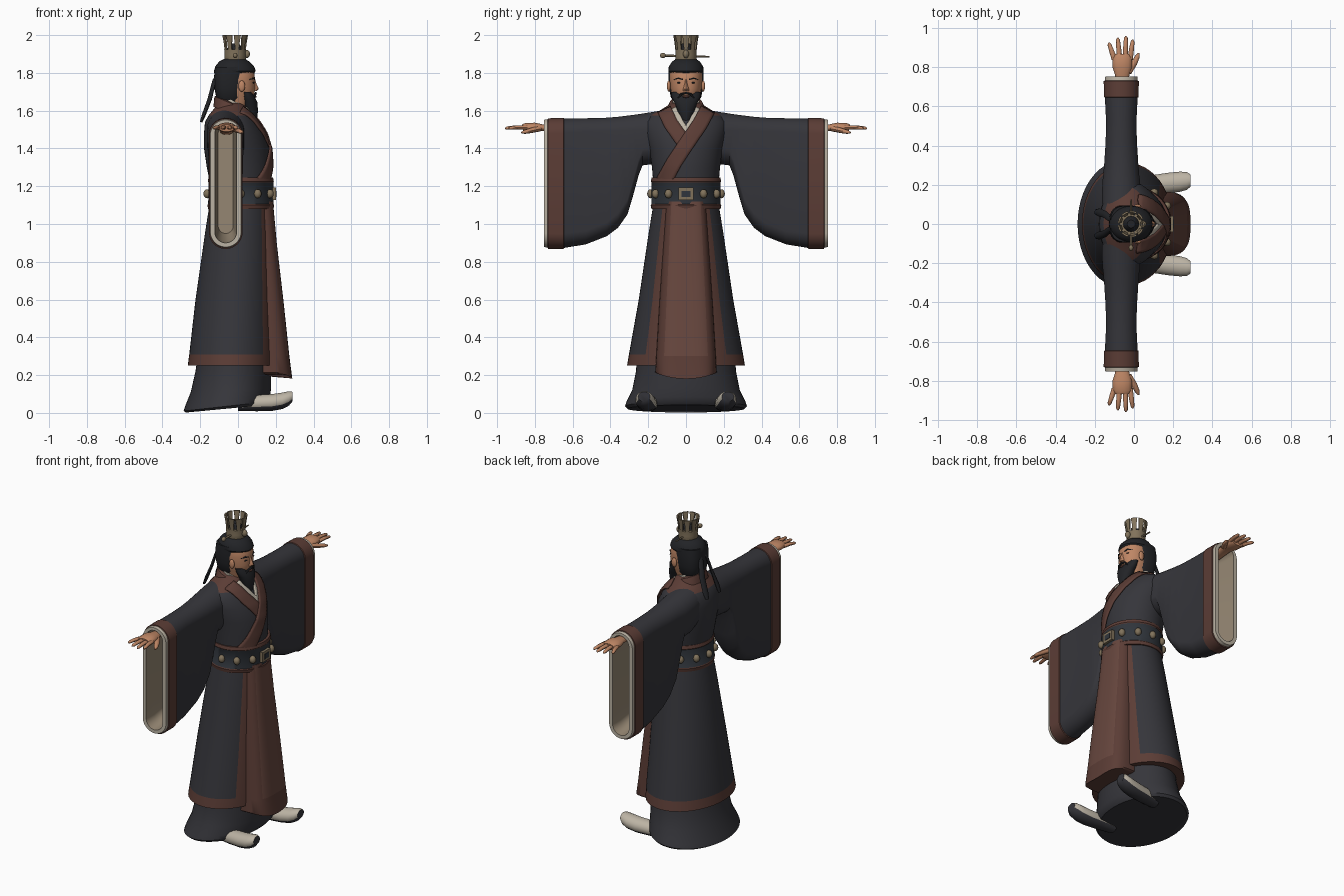
import bpy, bmesh, math
from mathutils import Vector, Matrix
from mathutils.bvhtree import BVHTree


def material(name, rgb):
    m = bpy.data.materials.new(name)
    m.diffuse_color = (*rgb, 1)
    return m


CLOTH = material("dark_cloth", (0.036, 0.036, 0.043))
BROWN = material("brown_trim", (0.105, 0.046, 0.036))
PANEL = material("apron_brown", (0.135, 0.062, 0.048))
CREAM = material("cream_lining", (0.50, 0.45, 0.37))
BEIGE = material("inner_beige", (0.30, 0.24, 0.17))
SKIN = material("skin", (0.52, 0.24, 0.13))
HAIR = material("black_hair", (0.016, 0.017, 0.020))
BRONZE = material("bronze", (0.22, 0.17, 0.105))
BELT = material("belt_leather", (0.030, 0.036, 0.045))


def finish(name, bm, mats, angle=40):
    bmesh.ops.recalc_face_normals(bm, faces=bm.faces)
    me = bpy.data.meshes.new(name)
    bm.to_mesh(me)
    bm.free()
    for m in mats:
        me.materials.append(m)
    ob = bpy.data.objects.new(name, me)
    bpy.context.collection.objects.link(ob)
    bpy.ops.object.select_all(action='DESELECT')
    ob.select_set(True)
    bpy.context.view_layer.objects.active = ob
    bpy.ops.object.shade_smooth_by_angle(angle=math.radians(angle))
    return ob


def loft(name, rings, mats, rule=None, angle=40):
    """Skin closed rings; rule(ring index, point index, face centre) picks the material."""
    bm = bmesh.new()
    vs = [[bm.verts.new(p) for p in r] for r in rings]
    n = len(rings[0])
    for i in range(len(vs) - 1):
        for k in range(n):
            j = (k + 1) % n
            f = bm.faces.new((vs[i][k], vs[i][j], vs[i + 1][j], vs[i + 1][k]))
            if rule:
                f.material_index = rule(i, k, f.calc_center_median())
    for i, r in ((0, vs[0]), (len(vs) - 2, vs[-1])):
        f = bm.faces.new(r)
        if rule:
            f.material_index = rule(i, 0, f.calc_center_median())
    return finish(name, bm, mats, angle)


def oval(z, x0, x1, ry, n=48, p=2.0, tilt=0.0, cy=0.0):
    """Horizontal superellipse ring from x0 to x1."""
    out = []
    for k in range(n):
        a = 2 * math.pi * k / n
        c, s = math.cos(a), math.sin(a)
        x = (x0 + x1) / 2 + (x1 - x0) / 2 * math.copysign(abs(c) ** (2 / p), c)
        y = cy + ry * math.copysign(abs(s) ** (2 / p), s)
        out.append((x, y, z + tilt * c))
    return out


def body(name, rows, mats, rule=None, **kw):
    return loft(name, [oval(*r, **kw) for r in rows], mats, rule)


def tube(name, pts, radii, mat, n=10, flat=1.0):
    pts = [Vector(p) for p in pts]
    rings = []
    for i, p in enumerate(pts):
        d = pts[min(i + 1, len(pts) - 1)] - pts[max(i - 1, 0)]
        side = d.cross(Vector((0, 0, 1)))
        side = (side if side.length > 1e-5 else Vector((0, 1, 0))).normalized()
        up = side.cross(d).normalized()
        rings.append([p + radii[i] * (side * math.cos(2 * math.pi * k / n)
                      + up * flat * math.sin(2 * math.pi * k / n)) for k in range(n)])
    return loft(name, rings, [mat], angle=50)


def ball(name, loc, size, mat):
    bm = bmesh.new()
    bmesh.ops.create_uvsphere(bm, u_segments=12, v_segments=8, radius=1,
                              matrix=Matrix.Translation(loc) @ Matrix.Diagonal((*size, 1)))
    return finish(name, bm, [mat], 60)


def box(name, loc, size, mat, rot=0.0):
    bm = bmesh.new()
    bmesh.ops.create_cube(bm, size=1, matrix=Matrix.Translation(loc)
                          @ Matrix.Rotation(rot, 4, 'Z') @ Matrix.Diagonal((*size, 1)))
    return finish(name, bm, [mat])


# Under-skirt and long coat skirt with trimmed hem and front edges
loft("under_skirt", [oval(0.40, -0.20, 0.17, 0.25), oval(0.22, -0.225, 0.175, 0.265),
                     oval(0.12, -0.25, 0.175, 0.285, tilt=0.01), oval(0.06, -0.28, 0.17, 0.315, tilt=0.025),
                     oval(0.035, -0.288, 0.165, 0.323, tilt=0.025), oval(0.022, -0.275, 0.15, 0.31, tilt=0.02)], [CLOTH])
body("coat_skirt", [(1.11, -0.15, 0.17, 0.172), (0.95, -0.175, 0.178, 0.198), (0.6, -0.225, 0.19, 0.25),
                    (0.31, -0.258, 0.20, 0.302), (0.25, -0.266, 0.20, 0.312), (0.25, -0.24, 0.18, 0.285)],
     [CLOTH, BROWN], lambda i, k, c: int(i > 2 or k < 6 or k >= 42), n=48)

# Apron hanging in front, with a raised-tone centre panel
apron = []
for z, x1, w in ((1.12, 0.185, 0.105), (0.9, 0.205, 0.12), (0.6, 0.24, 0.14),
                 (0.30, 0.272, 0.158), (0.215, 0.283, 0.163), (0.18, 0.288, 0.155)):
    apron.append(oval(z, 0.02, x1, w, n=48, p=3.2))
apron[-1] = [(x, y, z + 1.2 * y * y) for x, y, z in apron[-1]]
loft("apron", apron, [BROWN, PANEL], lambda i, k, c: int(i < 3 and (k < 5 or k > 42)))

# Torso with brown yoke round the neck
torso = body("torso", [(1.20, -0.145, 0.168, 0.172), (1.30, -0.165, 0.172, 0.18), (1.40, -0.18, 0.165, 0.195),
                       (1.48, -0.18, 0.14, 0.215), (1.54, -0.175, 0.105, 0.22), (1.575, -0.155, 0.08, 0.19),
                       (1.60, -0.135, 0.06, 0.14), (1.625, -0.115, 0.045, 0.10), (1.64, -0.10, 0.03, 0.075)],
             [CLOTH, BROWN], lambda i, k, c: int(i > 4))
loft("neck_collar", [oval(1.59, -0.13, 0.05, 0.11, tilt=-0.03), oval(1.64, -0.125, 0.045, 0.088, tilt=-0.035),
                     oval(1.645, -0.11, 0.035, 0.075, tilt=-0.035)], [BROWN])
loft("inner_collar", [oval(1.60, -0.10, 0.04, 0.075, tilt=-0.03),
                      oval(1.655, -0.105, 0.04, 0.072, tilt=-0.03)], [CREAM])

# Crossed collar bands draped on the chest
tree = BVHTree.FromPolygons([v.co for v in torso.data.vertices], [p.vertices[:] for p in torso.data.polygons])


def band(name, pts, width, lift, mat, steps=8, across=5):
    bm = bmesh.new()
    line = []
    for (y0, z0), (y1, z1) in zip(pts, pts[1:]):
        line += [Vector((y0 + (y1 - y0) * t / steps, z0 + (z1 - z0) * t / steps)) for t in range(steps)]
    line.append(Vector(pts[-1]))
    rows = []
    for i, p in enumerate(line):
        d = (line[min(i + 3, len(line) - 1)] - line[max(i - 3, 0)]).normalized()
        row = []
        for j in range(across + 1):
            q = p + Vector((-d.y, d.x)) * width * (j / across - 0.5)
            hit = tree.ray_cast(Vector((1, q.x, q.y)), Vector((-1, 0, 0)))[0]
            row.append(bm.verts.new(((hit.x if hit else 0.02) + lift, q.x, q.y)))
        rows.append(row)
    for a, b in zip(rows, rows[1:]):
        for j in range(across):
            bm.faces.new((a[j], a[j + 1], b[j + 1], b[j]))
    ob = finish(name, bm, [mat])
    m = ob.modifiers.new("thickness", 'SOLIDIFY')
    m.thickness, m.offset = 0.01, 0


band("lining_left", [(0.07, 1.61), (0.03, 1.53), (-0.03, 1.45)], 0.04, 0.004, CREAM)
band("lining_right", [(-0.07, 1.61), (-0.03, 1.53), (0.02, 1.46)], 0.04, 0.004, CREAM)
band("collar_under", [(-0.115, 1.605), (-0.08, 1.53), (-0.01, 1.43)], 0.075, 0.008, BROWN)
band("collar_over", [(0.115, 1.605), (0.075, 1.53), (0.0, 1.42), (-0.06, 1.33), (-0.12, 1.22)], 0.08, 0.013, BROWN)

# Belt with rims, studs and buckle
body("belt", [(1.08, -0.158, 0.188, 0.183), (1.10, -0.162, 0.192, 0.187), (1.105, -0.158, 0.187, 0.183),
              (1.22, -0.155, 0.187, 0.182), (1.225, -0.16, 0.19, 0.186), (1.245, -0.156, 0.186, 0.182)],
     [BELT, BROWN], lambda i, k, c: int(i != 2), n=64)
for k in range(1, 12):
    a = 2 * math.pi * k / 12
    ball("belt_stud", (0.015 + 0.178 * math.cos(a), 0.186 * math.sin(a), 1.16), (0.02, 0.02, 0.024), BRONZE)
box("buckle", (0.19, 0, 1.16), (0.024, 0.08, 0.064), BRONZE)
box("buckle_centre", (0.20, 0, 1.16), (0.010, 0.045, 0.032), BELT)


# Wide hanging sleeves, hollow at the cuff
def stadium(y, zt, zb, hx, cx=-0.065, n=32):
    out = []
    for k in range(n):
        a = 2 * math.pi * (k + 0.5) / n
        z = zt - hx if math.sin(a) > 0 else zb + hx
        out.append((cx + hx * math.cos(a), y, z + hx * math.sin(a)))
    return out


SLEEVE = [(0.06, 1.612, 1.36, 0.095), (0.15, 1.598, 1.32, 0.10), (0.23, 1.585, 1.31, 0.095), (0.25, 1.582, 1.26, 0.092),
          (0.28, 1.578, 1.15, 0.09), (0.31, 1.574, 1.05, 0.087), (0.36, 1.568, 0.98, 0.084), (0.42, 1.563, 0.935, 0.08),
          (0.53, 1.56, 0.892, 0.078), (0.645, 1.558, 0.873, 0.084), (0.648, 1.562, 0.868, 0.089),
          (0.73, 1.56, 0.868, 0.09), (0.732, 1.555, 0.874, 0.084), (0.752, 1.552, 0.878, 0.082),
          (0.752, 1.535, 0.90, 0.058), (0.68, 1.53, 0.91, 0.052), (0.55, 1.52, 0.95, 0.04)]
for s in (-1, 1):
    loft("sleeve", [stadium(s * y, *r) for y, *r in SLEEVE], [CLOTH, BROWN, CREAM, BEIGE],
         lambda i, k, c: 0 if i < 9 else 1 if i < 12 else 2 if i < 14 else 3)
    # Forearm, palm and fingers
    tube("palm", [(-0.06, s * y, z) for y, z in ((0.56, 1.49), (0.72, 1.505), (0.76, 1.51), (0.80, 1.512), (0.85, 1.51), (0.865, 1.508))],
         [0.035, 0.034, 0.036, 0.05, 0.05, 0.04], SKIN, 14, 0.5)
    for x, dx, tip in ((-0.1, -0.028, 0.925), (-0.073, -0.01, 0.95), (-0.045, 0.004, 0.958), (-0.02, 0.014, 0.94)):
        tube("finger", [(x, s * 0.84, 1.51), (x + dx * 0.5, s * (0.84 + tip) / 2, 1.512),
                        (x + dx * 0.9, s * (tip - 0.01), 1.508), (x + dx, s * tip, 1.505)],
             [0.014, 0.0125, 0.010, 0.004], SKIN, 8, 0.85)
    tube("thumb", [(-0.03, s * 0.775, 1.505), (0.0, s * 0.82, 1.495), (0.018, s * 0.855, 1.487), (0.024, s * 0.872, 1.483)],
         [0.018, 0.016, 0.012, 0.004], SKIN, 8, 0.85)
    # Upturned shoe with dark sole
    rows = ((0.0, 0.01, 0.08, 0.04), (0.10, 0.008, 0.095, 0.05), (0.18, 0.010, 0.10, 0.053),
            (0.235, 0.02, 0.108, 0.052), (0.27, 0.038, 0.115, 0.046), (0.288, 0.06, 0.112, 0.032))
    shoe = [[(x, s * (0.19 + 0.11 * x) + w * math.cos(a), (zb + zt) / 2 + (zt - zb) / 2 * math.sin(a))
             for a in (2 * math.pi * (k + 0.5) / 20 for k in range(20))] for x, zb, zt, w in rows]
    loft("shoe", shoe, [CREAM, CLOTH], lambda i, k, c: int(11 <= k <= 17 or c.x > 0.287))
    # Ear, brow, eye, moustache half and hair ribbon
    ball("ear", (0.02, s * 0.091, 1.73), (0.018, 0.010, 0.03), SKIN)
    tube("brow", [(0.088, s * 0.016, 1.765), (0.083, s * 0.04, 1.772), (0.062, s * 0.064, 1.765)], [0.003, 0.005, 0.002], HAIR, 6)
    ball("eye", (0.080, s * 0.035, 1.748), (0.007, 0.013, 0.004), HAIR)
    tube("moustache", [(0.094, 0, 1.693), (0.092, s * 0.025, 1.688), (0.078, s * 0.046, 1.665)], [0.006, 0.007, 0.005], HAIR, 6)
    tube("ribbon", [(-0.09, s * 0.015, 1.82), (-0.125, s * 0.03, 1.76), (-0.15, s * 0.05, 1.66),
                    (-0.18, s * 0.06, 1.58), (-0.195, s * 0.062, 1.54)], [0.014, 0.016, 0.018, 0.02, 0.014], HAIR, 8, 0.5)

# Head, hair and beard
body("head", [(1.58, -0.07, 0.03, 0.05), (1.64, -0.075, 0.06, 0.058), (1.68, -0.10, 0.086, 0.074), (1.72, -0.11, 0.091, 0.083),
              (1.77, -0.115, 0.09, 0.087), (1.82, -0.11, 0.083, 0.085), (1.85, -0.09, 0.06, 0.07)], [SKIN], n=32, p=2.2)
body("back_hair", [(1.64, -0.10, 0.0, 0.06), (1.67, -0.115, 0.02, 0.08), (1.72, -0.125, 0.03, 0.09),
                   (1.78, -0.127, 0.04, 0.094), (1.83, -0.12, 0.05, 0.092)], [HAIR], n=32, p=2.8)
body("hair_cap", [(1.80, -0.126, 0.086, 0.088), (1.81, -0.127, 0.094, 0.094), (1.835, -0.12, 0.085, 0.09),
                  (1.86, -0.10, 0.06, 0.074), (1.878, -0.065, 0.03, 0.045)], [HAIR], n=32)
body("beard", [(1.70, 0.01, 0.075, 0.079), (1.672, 0.015, 0.09, 0.076), (1.645, 0.02, 0.102, 0.062),
               (1.60, 0.03, 0.106, 0.045), (1.55, 0.05, 0.10, 0.025), (1.515, 0.075, 0.09, 0.006)], [HAIR], n=24)
body("nose", [(1.705, 0.06, 0.10, 0.017), (1.715, 0.06, 0.110, 0.016), (1.74, 0.06, 0.099, 0.009), (1.765, 0.06, 0.091, 0.007)], [SKIN], n=12)
ball("lip", (0.091, 0, 1.674), (0.007, 0.018, 0.006), BROWN)

# Crown: base band, flared panels with gaps, pin and knobs
body("hair_bun", [(1.86, -0.06, 0.03, 0.045), (1.93, -0.055, 0.025, 0.04), (1.955, -0.035, 0.005, 0.02)], [HAIR], n=20)
body("crown_band", [(1.866, -0.07, 0.04, 0.054), (1.872, -0.073, 0.043, 0.057), (1.895, -0.071, 0.041, 0.055),
                    (1.925, -0.073, 0.043, 0.057), (1.925, -0.064, 0.034, 0.048)], [BRONZE], n=32)
for k in range(9):
    panel = []
    for z, r, w in ((1.915, 0.056, 0.19), (1.96, 0.061, 0.22), (2.0, 0.068, 0.29)):
        panel.append([(-0.015 + q * math.cos(a), q * math.sin(a), z) for q, a in
                      ((r + d, 2 * math.pi * k / 9 + e * w) for d, e in
                       ((0, -1), (0, 0), (0, 1), (-0.009, 1), (-0.009, 0), (-0.009, -1)))])
    loft("crown_panel", panel, [BRONZE])
tube("hair_pin", [(-0.015, -0.125, 1.892), (-0.015, 0, 1.888), (-0.015, 0.125, 1.886)], [0.006, 0.006, 0.004], BRONZE, 8)
ball("pin_knob", (-0.015, -0.122, 1.892), (0.012, 0.016, 0.014), BRONZE)
ball("crown_knob", (0.046, 0, 1.90), (0.018, 0.016, 0.022), BRONZE)
